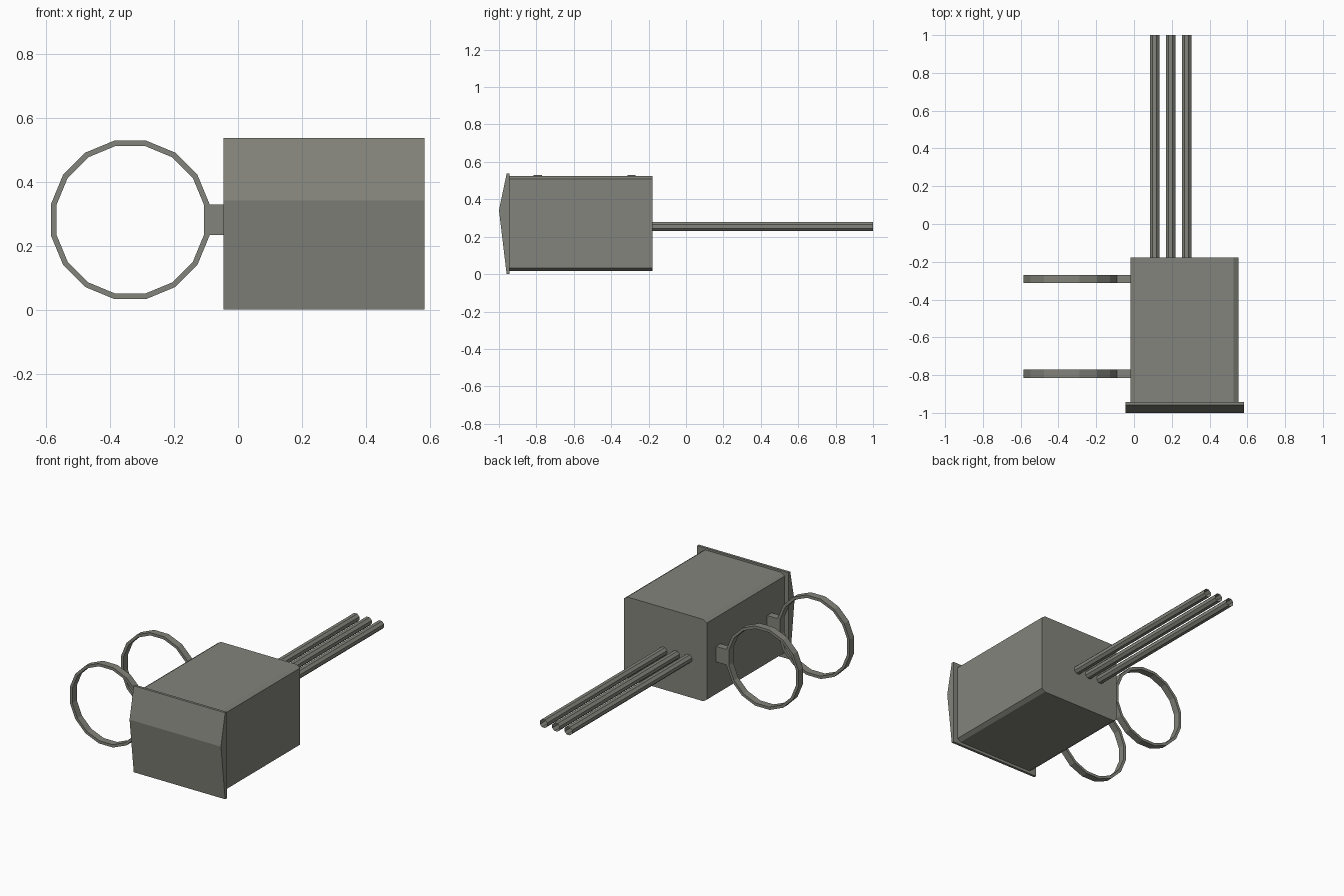
import bpy, math

if "Cube" in bpy.data.objects:
    bpy.data.objects.remove(bpy.data.objects["Cube"])

mat = bpy.data.materials.new("warm grey")
mat.diffuse_color = (0.23, 0.23, 0.20, 1)
mat.use_nodes = True
mat.node_tree.nodes["Principled BSDF"].inputs["Base Color"].default_value = mat.diffuse_color


def make(name, verts, faces):
    me = bpy.data.meshes.new(name)
    me.from_pydata(verts, [], faces)
    me.materials.append(mat)
    ob = bpy.data.objects.new(name, me)
    bpy.context.collection.objects.link(ob)
    return ob


def prism_y(name, profile, y0, y1, caps=True):
    """Extrude a counter-clockwise (seen from the front) x-z profile along y."""
    n = len(profile)
    verts = [(x, y, z) for y in (y0, y1) for x, z in profile]
    faces = [(i, i + n, (i + 1) % n + n, (i + 1) % n) for i in range(n)]
    if caps:
        faces += [tuple(range(n)), tuple(reversed(range(n, 2 * n)))]
    return make(name, verts, faces)


def circle(cx, cz, r, n):
    return [(cx + r * math.cos((i + 0.5) * math.tau / n),
             cz + r * math.sin((i + 0.5) * math.tau / n)) for i in range(n)]


# Main housing with chamfered long edges
x0, x1, z0, z1, cx, cz = -0.018, 0.552, 0.017, 0.525, 0.024, 0.016
prism_y("housing", [(x0 + cx, z0), (x1 - cx, z0), (x1, z0 + cz), (x1, z1 - cz),
                    (x1 - cx, z1), (x0 + cx, z1), (x0, z1 - cz), (x0, z0 + cz)],
        -0.945, -0.178)

# Front cover with a horizontal ridge
side = [(-0.943, 0.0), (-0.943, 0.537), (-0.959, 0.537), (-1.0, 0.342), (-0.959, 0.0)]
n = len(side)
verts = [(x, y, z) for x in (-0.045, 0.583) for y, z in side]
faces = [(i, i + n, (i + 1) % n + n, (i + 1) % n) for i in range(n)]
faces += [tuple(range(n)), tuple(reversed(range(n, 2 * n)))]
make("front_cover", verts, faces)

# Two mounting rings, each with a short tab to the housing
N = 16
apothem = math.cos(math.pi / N)
for i, y in enumerate((-0.793, -0.291)):
    ya, yb = y - 0.022, y + 0.022
    outer = circle(-0.337, 0.281, 0.248 / apothem, N)
    inner = circle(-0.337, 0.281, 0.231 / apothem, N)
    verts = [(x, yy, z) for p, yy in ((outer, ya), (outer, yb), (inner, yb), (inner, ya))
             for x, z in p]
    faces = [(k * N + j, (k + 1) % 4 * N + j, (k + 1) % 4 * N + (j + 1) % N, k * N + (j + 1) % N)
             for k in range(4) for j in range(N)]
    make(f"ring_{i + 1}", verts, faces)
    prism_y(f"ring_tab_{i + 1}", [(-0.104, 0.233), (-0.015, 0.233),
                                  (-0.015, 0.329), (-0.104, 0.329)], ya, yb)

# Three open tubes out of the back
for i, x in enumerate((0.109, 0.194, 0.279)):
    prism_y(f"tube_{i + 1}", circle(x, 0.255, 0.027, 8), -0.18, 1.0, caps=False)
